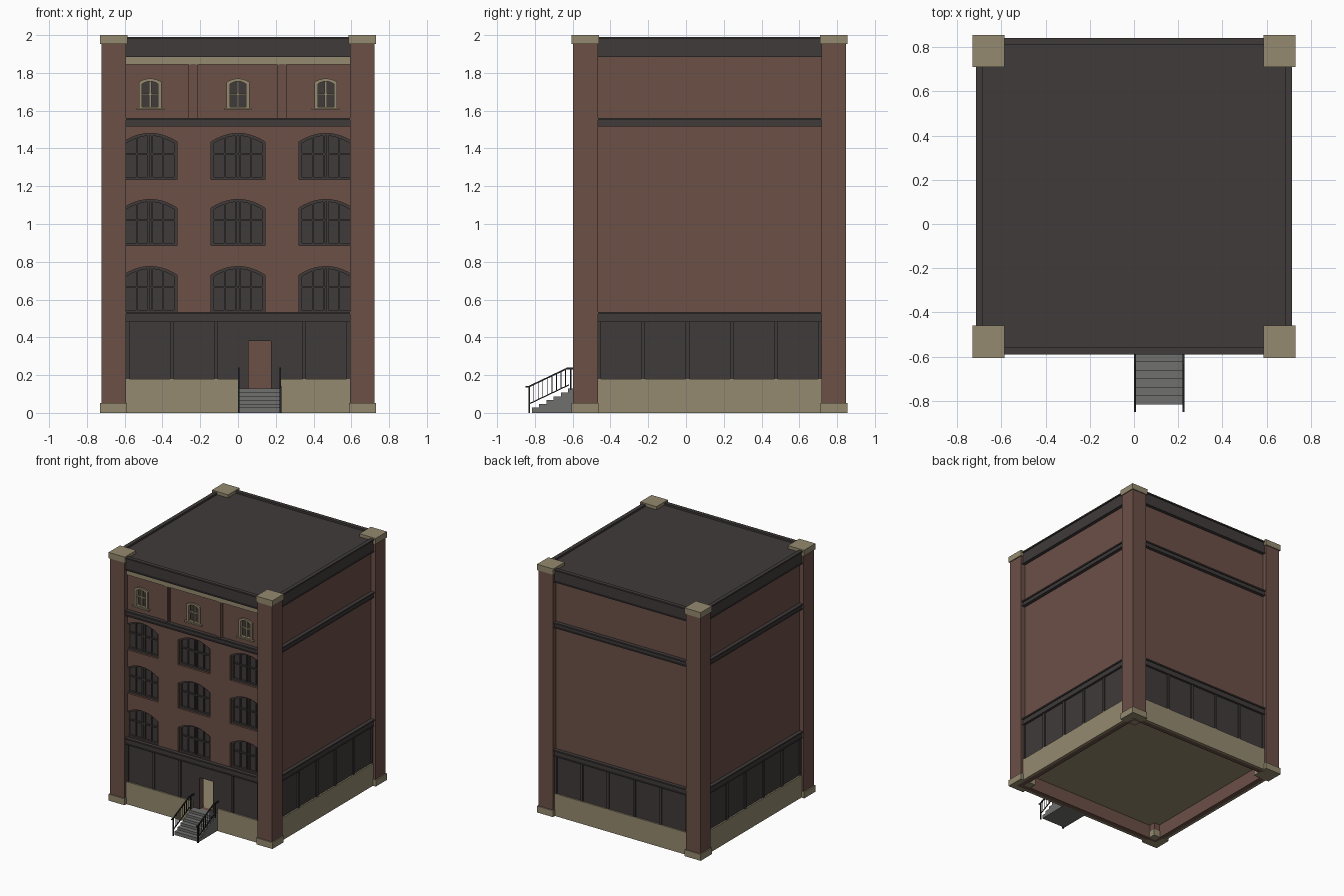
import bpy, bmesh, math
from mathutils import Matrix, Vector

if "Cube" in bpy.data.objects:
    bpy.data.objects.remove(bpy.data.objects["Cube"])

CY = 0.125            # centre of the building in y
FRONT = CY - 0.685    # front wall plane


def material(name, rgb):
    m = bpy.data.materials.new(name)
    m.diffuse_color = (*rgb, 1)
    m.use_nodes = True
    m.node_tree.nodes["Principled BSDF"].inputs["Base Color"].default_value = m.diffuse_color
    return m


BRICK = material("brick", (0.150, 0.079, 0.062))
STONE = material("sandstone", (0.30, 0.255, 0.162))
DARK = material("charcoal", (0.052, 0.043, 0.043))
GREY = material("step grey", (0.16, 0.16, 0.158))
IRON = material("iron", (0.02, 0.02, 0.022))


def finish(bm, name, mat):
    bmesh.ops.recalc_face_normals(bm, faces=bm.faces[:])
    me = bpy.data.meshes.new(name)
    bm.to_mesh(me)
    bm.free()
    me.materials.append(mat)
    ob = bpy.data.objects.new(name, me)
    bpy.context.collection.objects.link(ob)
    return ob


def box(name, x, y, z, mat, turn=0):
    """Box from three (low, high) ranges, optionally turned round the building."""
    bm = bmesh.new()
    bmesh.ops.create_cube(bm, size=1)
    for v in bm.verts:
        v.co = [r[0] + (c + 0.5) * (r[1] - r[0]) for r, c in zip((x, y, z), v.co)]
    c = Vector((0, CY, 0))
    bmesh.ops.rotate(bm, verts=bm.verts[:], cent=c, matrix=Matrix.Rotation(turn * math.pi / 2, 3, 'Z'))
    return finish(bm, name, mat)


def prism(name, pts, depth, mat, inner=None):
    """Extrude a closed 3D outline along a vector; with inner, make a hollow frame."""
    bm = bmesh.new()
    d = Vector(depth)
    loops = []
    for p in ([pts, inner] if inner else [pts]):
        loops.append([bm.verts.new(Vector(q)) for q in p])
        loops.append([bm.verts.new(Vector(q) + d) for q in p])
    pairs = [(0, 1), (2, 3), (0, 2), (1, 3)] if inner else [(0, 1)]
    n = len(pts)
    for a, b in pairs:
        for i in range(n):
            j = (i + 1) % n
            bm.faces.new((loops[a][i], loops[a][j], loops[b][j], loops[b][i]))
    if not inner:
        bm.faces.new(loops[0])
        bm.faces.new(loops[1])
    return finish(bm, name, mat)


def band(name, out, inn, z0, z1, mat):
    """Square ring round the building."""
    sq = lambda h: [(sx * h, CY + sy * h, z0) for sx, sy in ((-1, -1), (1, -1), (1, 1), (-1, 1))]
    return prism(name, sq(out), (0, 0, z1 - z0), mat, sq(inn))


def arch(cx, hw, z0, z1, rise, y):
    """Outline of an opening with a segmental arched top."""
    pts = [(cx - hw, y, z0), (cx + hw, y, z0)]
    for i in range(11):
        t = 1 - i / 5
        pts.append((cx + hw * t, y, z1 - rise * t * t))
    return pts


def cut(ob, cutters):
    for c in cutters:
        m = ob.modifiers.new("cut", 'BOOLEAN')
        m.operation, m.solver, m.object = 'DIFFERENCE', 'EXACT', c
    bpy.context.view_layer.objects.active = ob
    for m in list(ob.modifiers):
        bpy.ops.object.modifier_apply(modifier=m.name)


def bar(name, a, b, w, mat):
    """Square bar between two points in a plane of constant x."""
    a, b = Vector(a), Vector(b)
    u = Vector((1, 0, 0)) * w / 2
    v = (b - a).normalized().cross(Vector((1, 0, 0))) * w / 2
    return prism(name, [a + u + v, a - u + v, a - u - v, a + u - v], b - a, mat)


# Walls, lower cladding, plinth
walls = band("brick_walls", 0.685, 0.645, 0.0, 1.95, BRICK)
cladding = band("lower_cladding", 0.693, 0.684, 0.1, 0.49, DARK)
plinth = band("stone_plinth", 0.705, 0.684, 0.0, 0.18, STONE)
box("floor", (-0.65, 0.65), (CY - 0.65, CY + 0.65), (0.11, 0.125), STONE)
box("roof", (-0.69, 0.69), (CY - 0.69, CY + 0.69), (1.95, 1.975), DARK)

# Openings cut through the front
door = box("door_cutter", (0.055, 0.175), (-0.65, -0.45), (0.126, 0.38), DARK)
stair_gap = box("stair_gap_cutter", (0.0, 0.225), (-0.65, -0.555), (-0.1, 0.3), DARK)
cutters = [door]
COLS = (-0.465, 0.0, 0.465)
for cx in COLS:
    # Large arched windows on three floors
    for z0 in (0.53, 0.885, 1.235):
        z1 = z0 + 0.245
        cutters.append(prism("window_cutter", arch(cx, 0.142, z0, z1, 0.045, -0.65), (0, 0.2, 0), DARK))
        y = FRONT + 0.02
        prism("window_glass", arch(cx, 0.142, z0, z1, 0.045, y + 0.012), (0, 0.006, 0), DARK)
        prism("window_frame", arch(cx, 0.142, z0, z1, 0.045, y - 0.004), (0, 0.016, 0), DARK,
              arch(cx, 0.127, z0 + 0.014, z1 - 0.013, 0.04, y - 0.004))
        box("window_rail", (cx - 0.13, cx + 0.13), (y, y + 0.013), (z0 + 0.13, z0 + 0.14), DARK)
        for s in (-1, 1):
            box("window_stile", (cx + s * 0.009 - 0.005, cx + s * 0.009 + 0.005), (y - 0.002, y + 0.013),
                (z0 + 0.01, z1 - 0.008), DARK)
            box("window_muntin", (cx + s * 0.07 - 0.004, cx + s * 0.07 + 0.004), (y + 0.002, y + 0.013),
                (z0 + 0.01, z1 - 0.018), DARK)
    # Small top floor windows
    hole = (cx, 0.042, 1.62, 1.755, 0.014)
    cutters.append(prism("window_cutter", arch(*hole, -0.65), (0, 0.2, 0), DARK))
    prism("top_window_glass", arch(*hole, FRONT + 0.015), (0, 0.006, 0), DARK)
    prism("top_window_frame", arch(cx, 0.06, 1.612, 1.77, 0.018, FRONT - 0.012), (0, 0.03, 0), STONE,
          arch(*hole, FRONT - 0.012))
    box("top_window_sill", (cx - 0.075, cx + 0.075), (FRONT - 0.02, FRONT + 0.005), (1.605, 1.615), STONE)
    box("top_window_mullion", (cx - 0.006, cx + 0.006), (FRONT, FRONT + 0.016), (1.615, 1.76), STONE)
    box("top_window_rail", (cx - 0.043, cx + 0.043), (FRONT, FRONT + 0.016), (1.682, 1.692), STONE)
cut(walls, cutters)
cut(cladding, [door])
cut(plinth, [stair_gap])
for c in cutters + [stair_gap]:
    bpy.data.objects.remove(c)

# Cladding stiles on all four sides, leaving out the one at the door
for side in range(4):
    for k in range(6):
        if side == 0 and k == 3:
            continue
        x = -0.585 + 0.234 * k
        box("cladding_stile", (x - 0.01, x + 0.01), (CY - 0.703, CY - 0.69), (0.18, 0.485), DARK, side)

# Belt courses and cornice with lips
for name, z0, z1 in (("lower_belt", 0.48, 0.535), ("upper_belt", 1.517, 1.562), ("cornice", 1.885, 1.99)):
    band(name, 0.706, 0.684, z0 + 0.004, z1 - 0.004, DARK)
    band(name + "_top_lip", 0.715, 0.684, z1 - 0.011, z1, DARK)
    band(name + "_bottom_lip", 0.712, 0.684, z0, z0 + 0.009, DARK)

# Top floor frieze and pilasters
box("frieze", (-0.6, 0.6), (FRONT - 0.014, FRONT + 0.005), (1.845, 1.887), STONE)
for x in (-0.237, 0.232):
    box("pilaster", (x - 0.026, x + 0.026), (FRONT - 0.008, FRONT + 0.005), (1.56, 1.846), BRICK)
    box("pilaster_face", (x - 0.013, x + 0.013), (FRONT - 0.015, FRONT), (1.56, 1.846), BRICK)

# Corner piers with stone bases and caps
for sx in (-1, 1):
    for sy in (-1, 1):
        def corner(name, inn, out, z, mat):
            box(name, sorted((sx * inn, sx * out)), sorted((CY + sy * inn, CY + sy * out)), z, mat)
        corner("corner_pier", 0.592, 0.722, (0.04, 1.96), BRICK)
        corner("pier_base", 0.587, 0.73, (0.0, 0.052), STONE)
        corner("pier_cap", 0.585, 0.73, (1.953, 2.0), STONE)

# Entrance steps
N = 6
profile = [(0.004, -0.555, 0.0), (0.004, -0.815, 0.0)]
for i in range(N):
    y, z = -0.815 + 0.038 * i, 0.028 + 0.02 * i
    profile += [(0.004, y, z), (0.004, y + 0.038, z)]
profile[-1] = (0.004, -0.555, 0.128)
prism("entrance_steps", profile, (0.217, 0, 0), GREY)

# Iron railings
for x in (0.004, 0.224):
    def rail_z(y):
        return 0.14 + (y + 0.83) * 0.095 / 0.2
    bar("hand_rail", (x, -0.83, 0.14), (x, -0.63, 0.235), 0.008, IRON)
    bar("hand_rail_front", (x, -0.85, 0.138), (x, -0.826, 0.138), 0.008, IRON)
    bar("hand_rail_top", (x, -0.632, 0.235), (x, -0.565, 0.235), 0.008, IRON)
    bar("bottom_rail", (x, -0.83, 0.048), (x, -0.62, 0.148), 0.006, IRON)
    bar("newel_post", (x, -0.83, 0.0), (x, -0.83, 0.142), 0.01, IRON)
    bar("top_post", (x, -0.61, 0.12), (x, -0.61, 0.235), 0.008, IRON)
    for i in range(1, 9):
        y = -0.83 + 0.024 * i
        bar("baluster", (x, y, rail_z(y) - 0.092), (x, y, rail_z(y)), 0.004, IRON)
